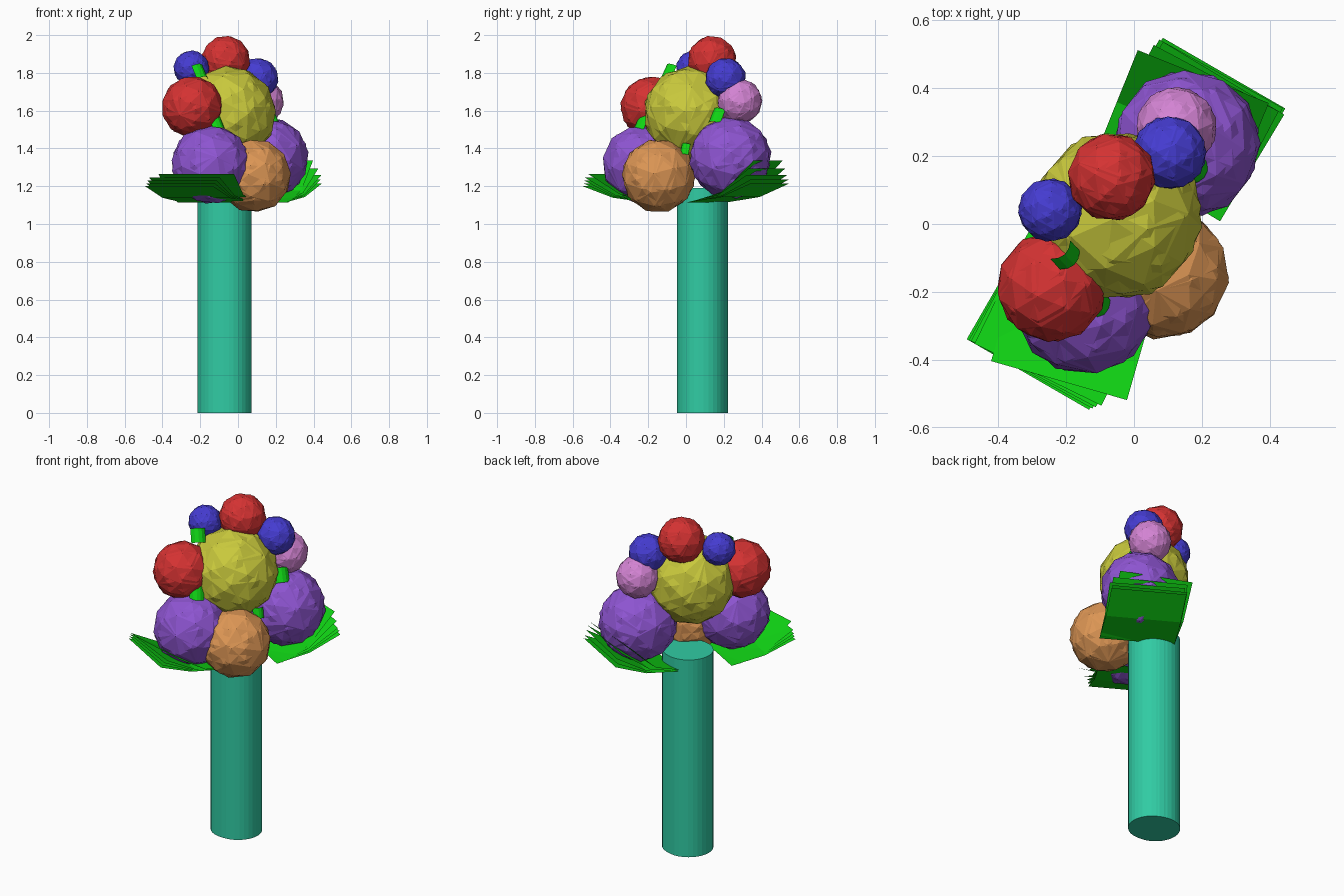
import bpy, bmesh, math, random
from mathutils import Vector, Matrix, Euler

if "Cube" in bpy.data.objects:
    bpy.data.objects.remove(bpy.data.objects["Cube"])

random.seed(4)


def material(name, rgb):
    m = bpy.data.materials.new(name)
    m.diffuse_color = (*rgb, 1)
    m.use_nodes = True
    m.node_tree.nodes["Principled BSDF"].inputs["Base Color"].default_value = m.diffuse_color
    return m


MATS = {n: material(n, c) for n, c in {
    "yellow": (0.58, 0.58, 0.045),
    "red": (0.66, 0.032, 0.032),
    "purple": (0.27, 0.09, 0.64),
    "orange": (0.72, 0.305, 0.09),
    "blue": (0.06, 0.045, 0.64),
    "pink": (0.66, 0.23, 0.66),
    "leaf green": (0.005, 0.65, 0.007),
    "stem teal": (0.03, 0.60, 0.37)}.items()}


def finish(bm, name, mat):
    me = bpy.data.meshes.new(name)
    bm.to_mesh(me)
    bm.free()
    me.materials.append(MATS[mat])
    ob = bpy.data.objects.new(name, me)
    bpy.context.collection.objects.link(ob)
    return ob


# Faceted balls: two overlapping, differently turned icospheres each
def ball(name, mat, centre, radius):
    bm = bmesh.new()
    for i in range(2):
        rot = Euler([random.uniform(0, 6.28) for _ in range(3)]).to_matrix().to_4x4()
        bmesh.ops.create_icosphere(bm, subdivisions=2, radius=radius * (1 - 0.008 * i),
                                   matrix=Matrix.Translation(centre) @ rot)
    finish(bm, name, mat)


BALLS = [
    ("centre_ball", "yellow", (-0.05, 0.025, 1.585), 0.253),
    ("side_red_ball", "red", (-0.242, -0.185, 1.62), 0.164),
    ("top_red_ball", "red", (-0.066, 0.138, 1.867), 0.131),
    ("left_blue_ball", "blue", (-0.247, 0.041, 1.825), 0.095),
    ("right_blue_ball", "blue", (0.105, 0.21, 1.77), 0.110),
    ("pink_ball", "pink", (0.125, 0.285, 1.65), 0.120),
    ("back_purple_ball", "purple", (0.155, 0.235, 1.35), 0.220),
    ("front_purple_ball", "purple", (-0.145, -0.235, 1.315), 0.211),
    ("orange_ball", "orange", (0.085, -0.145, 1.255), 0.197),
]
for b in BALLS:
    ball(*b)

# Stem: bundle of nearly coincident cylinders, giving fine ribs
bm = bmesh.new()
for x, y, r, turn in ((-0.08, 0.088, 0.135, 0), (-0.058, 0.084, 0.131, 0.07),
                      (-0.068, 0.086, 0.134, 0.13)):
    bmesh.ops.create_cone(bm, cap_ends=True, segments=32, radius1=r, radius2=r, depth=1.19,
                          matrix=Matrix.Translation((x, y, 0.595)) @ Matrix.Rotation(turn, 4, 'Z'))
finish(bm, "stem", "stem teal")


# Collar leaves: fanned stacks of sheets, flat near the stem and bent up outside
def leaf_stack(name, base, heading, rises, yaws):
    bm = bmesh.new()
    for rise, yaw in zip(rises, yaws):
        a = heading + math.radians(yaw)
        out = Vector((math.cos(a), math.sin(a), 0))
        side = Vector((-out.y, out.x, 0)) * 0.208
        reach = 0.41 - 0.3 * rise
        rows = []
        for t, z in ((0, 0), (0.52, 0.28 * rise), (1, rise)):
            p = Vector(base) + out * reach * t + Vector((0, 0, z))
            rows.append([bm.verts.new(p - side), bm.verts.new(p + side)])
        for r0, r1 in zip(rows, rows[1:]):
            bm.faces.new((r0[0], r1[0], r1[1], r0[1]))
    finish(bm, name, "leaf green")


leaf_stack("back_collar_leaf", (0.075, 0.115, 1.115), math.radians(60),
           (0.10, 0.12, 0.145, 0.18, 0.22), (0, 1, -1, 2, 8))
leaf_stack("front_collar_leaf", (-0.12, -0.11, 1.115), math.radians(240),
           (0.085, 0.10, 0.115, 0.13, 0.15), (0, 1, 2, 4, 14))


# Small curved leaves tucked between the balls
def small_leaf(name, centre, normal, size):
    bm = bmesh.new()
    rot = Vector(normal).to_track_quat('Z', 'Y').to_matrix().to_4x4()
    bmesh.ops.create_grid(bm, x_segments=4, y_segments=2, size=size)
    for v in bm.verts:
        v.co.z -= 0.55 * v.co.x ** 2 / size
    bm.transform(Matrix.Translation(centre) @ rot)
    finish(bm, name, "leaf green")


for i, (c, n, s) in enumerate([
        ((-0.19, -0.105, 1.815), (0.55, -0.6, 0.5), 0.04),
        ((-0.10, -0.250, 1.545), (0.55, -0.65, 0.5), 0.04),
        ((0.19, 0.150, 1.58), (0.65, -0.55, 0.5), 0.042),
        ((0.15, -0.015, 1.40), (0.7, -0.6, 0.3), 0.03)]):
    small_leaf(f"small_leaf_{i + 1}", c, n, s)
